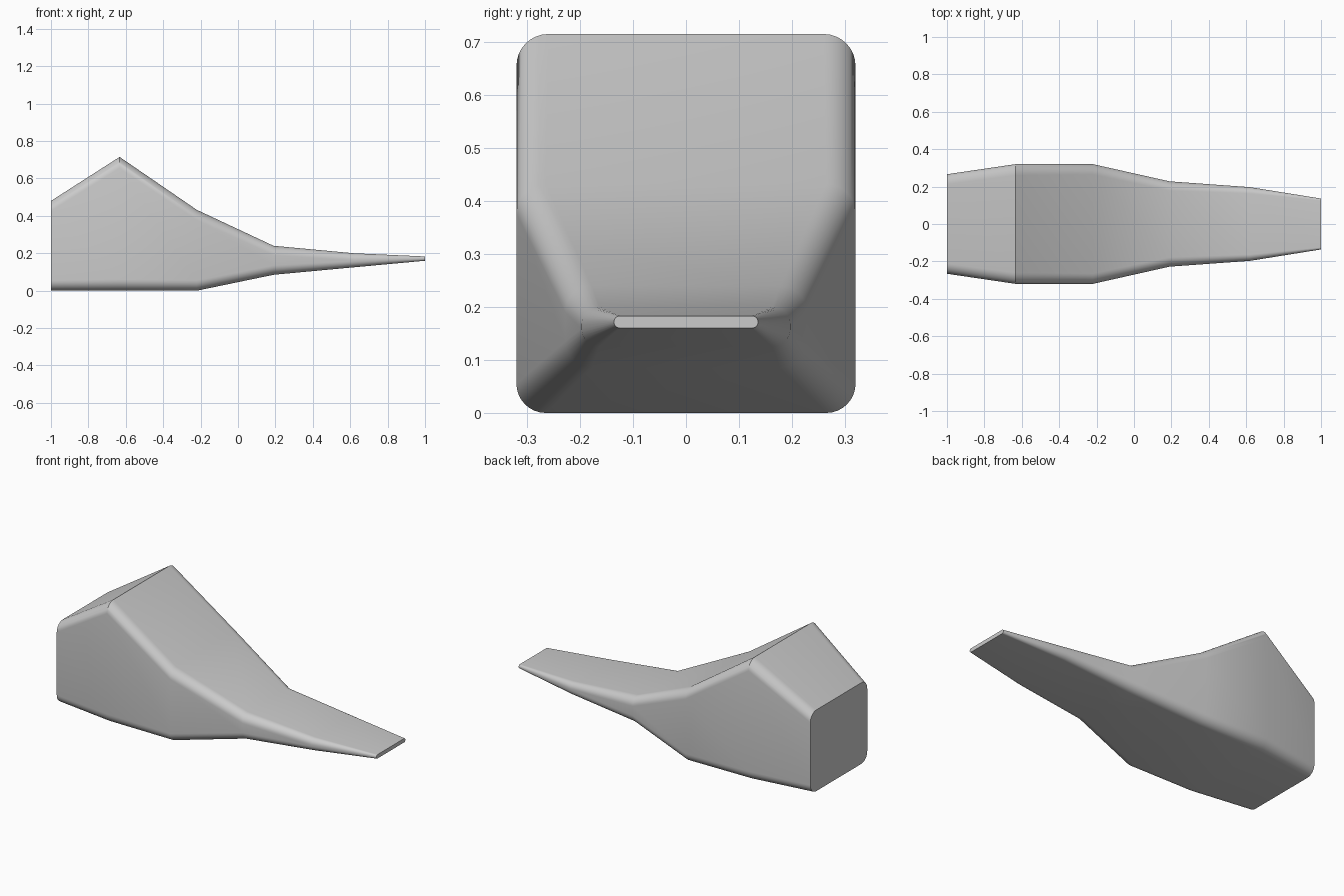
import bpy, bmesh, math

cube = bpy.data.objects.get("Cube")
if cube:
    bpy.data.objects.remove(cube, do_unlink=True)

# Plain grey material
grey = bpy.data.materials.new("plain grey")
grey.use_nodes = True
colour = (0.6, 0.6, 0.6, 1)
grey.diffuse_color = colour
grey.node_tree.nodes["Principled BSDF"].inputs["Base Color"].default_value = colour

# Stations along the body: x, half width, bottom, top, corner radius
STATIONS = [
    (-1.0, 0.266, 0.0, 0.48, 0.055),
    (-0.633, 0.32, 0.0, 0.715, 0.06),
    (-0.22, 0.32, 0.0, 0.432, 0.055),
    (0.19, 0.228, 0.085, 0.24, 0.05),
    (0.62, 0.197, 0.125, 0.2, 0.034),
    (1.0, 0.136, 0.16, 0.183, 0.011),
]
STEPS = 8


def rounded_section(x, half, low, high, radius):
    """Points of a rounded rectangle across the body."""
    corners = [(1, high - radius), (-1, high - radius),
               (-1, low + radius), (1, low + radius)]
    points = []
    for quarter, (side, z) in enumerate(corners):
        for step in range(STEPS + 1):
            a = (quarter + step / STEPS) * math.pi / 2
            points.append((x, side * (half - radius) + radius * math.cos(a),
                           z + radius * math.sin(a)))
    return points


# Loft the sections into one closed body
bm = bmesh.new()
rings = [[bm.verts.new(p) for p in rounded_section(*s)] for s in STATIONS]
for ring, following in zip(rings, rings[1:]):
    for i in range(len(ring)):
        j = (i + 1) % len(ring)
        bm.faces.new((ring[i], ring[j], following[j], following[i]))
bm.faces.new(rings[0])
bm.faces.new(rings[-1])
bmesh.ops.recalc_face_normals(bm, faces=bm.faces[:])

mesh = bpy.data.meshes.new("tapered_body")
bm.to_mesh(mesh)
bm.free()
mesh.materials.append(grey)
body = bpy.data.objects.new("tapered_body", mesh)
bpy.context.collection.objects.link(body)

# Smooth flanks, keep the ridge and end caps sharp
bpy.ops.object.select_all(action="DESELECT")
body.select_set(True)
bpy.context.view_layer.objects.active = body
bpy.ops.object.shade_smooth_by_angle(angle=math.radians(30))
